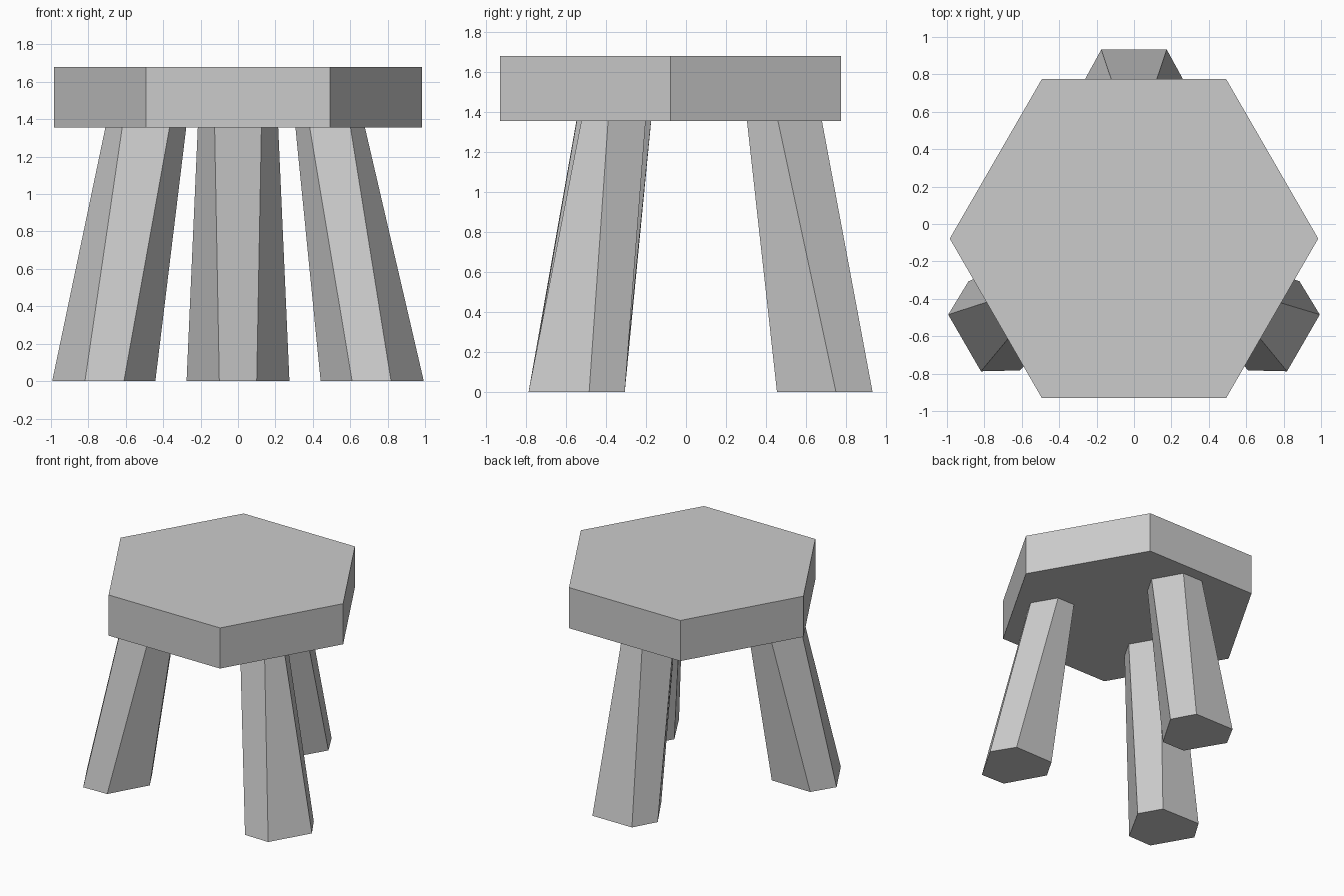
import bpy, bmesh
from math import radians
from mathutils import Vector, Matrix

if "Cube" in bpy.data.objects:
    bpy.data.objects.remove(bpy.data.objects["Cube"])

SEAT_BOTTOM, SEAT_TOP = 1.355, 1.68


def loft(name, lower, upper):
    """Solid between two matching closed outlines."""
    bm = bmesh.new()
    a = [bm.verts.new(p) for p in lower]
    b = [bm.verts.new(p) for p in upper]
    n = len(a)
    bm.faces.new(a[::-1])
    bm.faces.new(b)
    for i in range(n):
        j = (i + 1) % n
        bm.faces.new((a[i], a[j], b[j], b[i]))
    bmesh.ops.recalc_face_normals(bm, faces=bm.faces)
    mesh = bpy.data.meshes.new(name)
    bm.to_mesh(mesh)
    bm.free()
    obj = bpy.data.objects.new(name, mesh)
    bpy.context.collection.objects.link(obj)
    return obj


def outline(half, z, angle, pivot_y, scale=1.0):
    """Mirror a half outline in x, scale it, then turn it about the stool axis."""
    pts = [Vector((x, y, z)) for x, y in half]
    pts += [Vector((-x, y, z)) for x, y in reversed(half)]
    mid = sum(pts, Vector()) / len(pts)
    pivot = Vector((0, pivot_y, 0))
    rot = Matrix.Rotation(radians(angle), 3, 'Z')
    return [rot @ (mid + (p - mid) * scale - pivot) + pivot for p in pts]


# Hexagonal seat
bpy.ops.mesh.primitive_cylinder_add(
    vertices=6, radius=0.985, depth=SEAT_TOP - SEAT_BOTTOM,
    location=(0, -0.078, (SEAT_BOTTOM + SEAT_TOP) / 2), rotation=(0, 0, radians(30)))
bpy.context.object.name = "seat"

# Three splayed six-sided legs; the right one tapers a little more
FOOT = [(0.10, 0.455), (0.275, 0.75), (0.175, 0.933)]
HEAD = [(0.125, 0.305), (0.215, 0.46), (0.09, 0.68)]
for name, angle, taper in (("back_leg", 0, 1.0),
                           ("front_left_leg", 120, 1.0),
                           ("front_right_leg", -120, 0.86)):
    loft(name,
         outline(FOOT, 0, angle, -0.113),
         outline(HEAD, SEAT_BOTTOM, angle, -0.087, taper))
